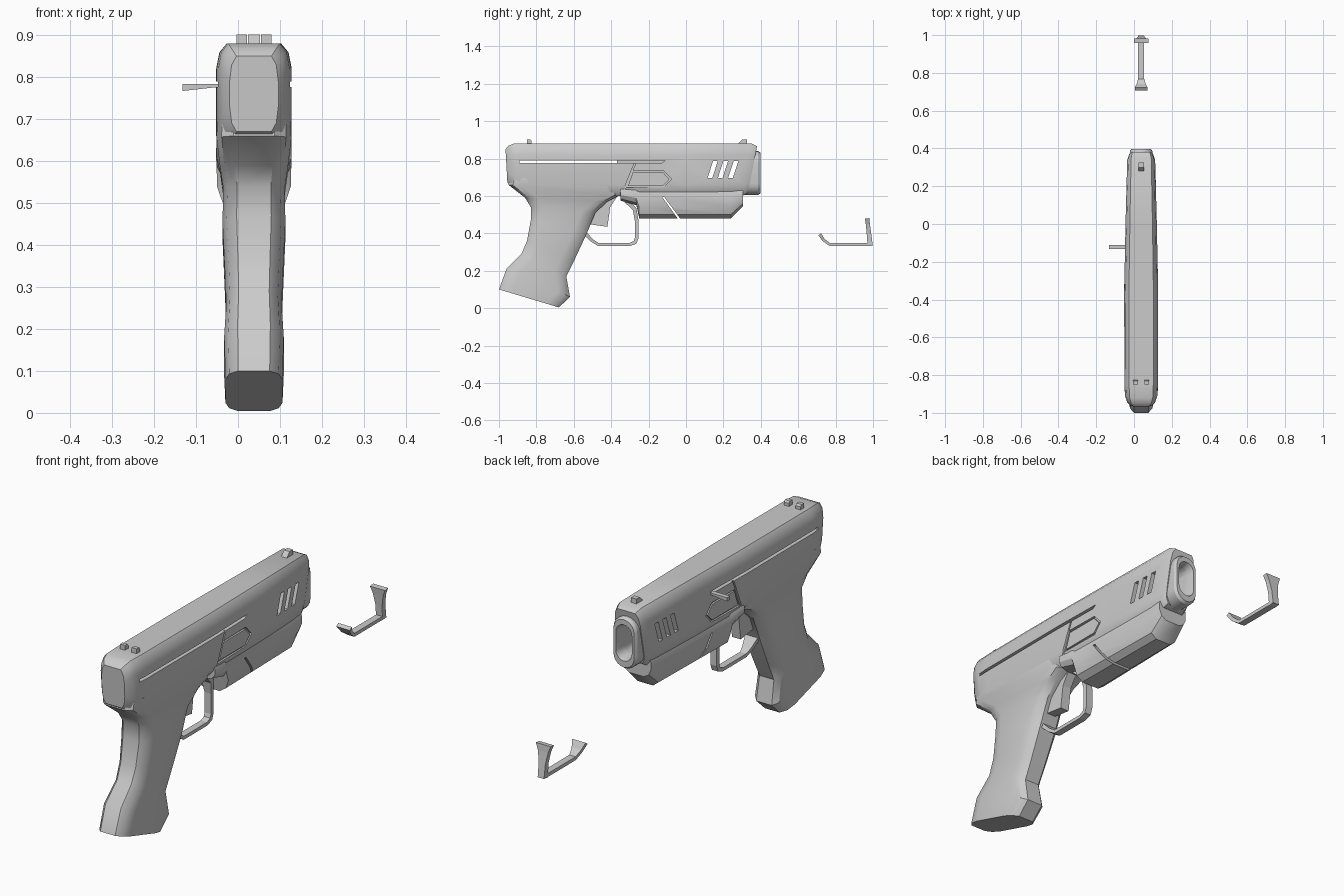
import bpy, bmesh, math
from mathutils import Vector

if "Cube" in bpy.data.objects:
    bpy.data.objects.remove(bpy.data.objects["Cube"])

CX = 0.038  # centre plane of the body


def loft(name, rings):
    """Skin a list of equal-length closed rings and cap both ends."""
    bm = bmesh.new()
    rows = [[bm.verts.new((x + CX, y, z)) for x, y, z in r] for r in rings]
    n = len(rows[0])
    for a, b in zip(rows, rows[1:]):
        for i in range(n):
            j = (i + 1) % n
            bm.faces.new((a[i], a[j], b[j], b[i]))
    bm.faces.new(rows[0])
    bm.faces.new(rows[-1])
    bmesh.ops.recalc_face_normals(bm, faces=bm.faces)
    me = bpy.data.meshes.new(name)
    bm.to_mesh(me)
    bm.free()
    ob = bpy.data.objects.new(name, me)
    bpy.context.collection.objects.link(ob)
    return ob


def section(a, b, w, edge=0.72, depth=0.06):
    """Chamfered section running from a to b (y, z) with half width w."""
    a, b = Vector((0, *a)), Vector((0, *b))
    length = (b - a).length
    d = (b - a).normalized()
    c = min(depth, length * 0.35)
    half = [(edge * w, 0), ((edge + 0.7 * (1 - edge)) * w, 0.35 * c), (w, c)]
    side = half + [(x, length - t) for x, t in reversed(half)]
    pts = [a + d * t + Vector((x, 0, 0)) for x, t in side]
    return pts + [Vector((-p.x, p.y, p.z)) for p in reversed(pts)]


def prism(name, profile, x0, x1):
    return loft(name, [[(x, y, z) for y, z in profile] for x in (x0, x1)])


def box(name, x, y, z):
    (y0, y1), (z0, z1) = y, z
    return prism(name, [(y0, z0), (y1, z0), (y1, z1), (y0, z1)], *x)


def ribbon(name, path):
    """Rectangular bar along (y, z, half thickness, half width) points."""
    rings = []
    for i, (y, z, t, w) in enumerate(path):
        p, q = path[max(i - 1, 0)], path[min(i + 1, len(path) - 1)]
        d = Vector((q[0] - p[0], q[1] - p[1])).normalized()
        ny, nz = -d.y * t, d.x * t
        rings.append([(-w, y + ny, z + nz), (w, y + ny, z + nz),
                      (w, y - ny, z - nz), (-w, y - ny, z - nz)])
    return loft(name, rings)


def stadium(y, w, z0, z1, steps=10):
    """Upright slot-shaped ring."""
    ring = []
    for cz, start in ((z1 - w, 0), (z0 + w, math.pi)):
        for i in range(steps + 1):
            t = start + math.pi * i / steps
            ring.append((w * math.cos(t), y, cz + w * math.sin(t)))
    return ring


def cut(target, cutter):
    mod = target.modifiers.new("cut", "BOOLEAN")
    mod.operation, mod.solver, mod.object = "DIFFERENCE", "EXACT", cutter
    bpy.context.view_layer.update()
    with bpy.context.temp_override(object=target, active_object=target):
        bpy.ops.object.modifier_apply(modifier=mod.name)
    bpy.data.objects.remove(cutter)


def cut_sides(target, profile, x0):
    for s in (1, -1):
        cut(target, prism("cutter", profile, s * x0, s * 0.15))


# Upper body, lofted from back to front
slide = loft("upper_body", [section(*s) for s in (
    ((-0.965, 0.85), (-0.955, 0.67), 0.058),
    ((-0.95, 0.868), (-0.93, 0.65), 0.074),
    ((-0.92, 0.88), (-0.88, 0.62), 0.085),
    ((-0.85, 0.88), (-0.83, 0.61), 0.089),
    ((-0.36, 0.88), (-0.36, 0.60), 0.090),
    ((0.0, 0.88), (0.0, 0.60), 0.083),
    ((0.35, 0.88), (0.30, 0.60), 0.074),
    ((0.38, 0.865), (0.33, 0.615), 0.064))])

# Grip, lofted from the base upward
grip = loft("grip", [section(*s, 0.55, 0.07) for s in (
    ((-1.0, 0.10), (-0.68, 0.004), 0.068),
    ((-0.96, 0.21), (-0.62, 0.06), 0.071),
    ((-0.88, 0.29), (-0.64, 0.17), 0.066),
    ((-0.85, 0.36), (-0.60, 0.25), 0.069),
    ((-0.83, 0.47), (-0.53, 0.40), 0.075),
    ((-0.83, 0.54), (-0.485, 0.51), 0.073),
    ((-0.86, 0.59), (-0.42, 0.57), 0.081),
    ((-0.95, 0.66), (-0.36, 0.60), 0.089),
    ((-0.94, 0.70), (-0.35, 0.66), 0.088))])

# Lower front housing
rail = loft("front_housing", [section(*s, 0.5, 0.06) for s in (
    ((-0.35, 0.66), (-0.35, 0.575), 0.090),
    ((-0.27, 0.66), (-0.265, 0.55), 0.089),
    ((-0.25, 0.66), (-0.25, 0.48), 0.088),
    ((0.24, 0.66), (0.24, 0.48), 0.077),
    ((0.305, 0.66), (0.305, 0.545), 0.073))])
cut(rail, prism("cutter", [(-0.128, 0.595), (-0.117, 0.595),
                           (-0.028, 0.475), (-0.041, 0.475)], -0.2, 0.2))

# Muzzle collar
muzzle = loft("muzzle", [stadium(0.29, 0.06, 0.605, 0.84),
                         stadium(0.385, 0.06, 0.605, 0.84),
                         stadium(0.397, 0.052, 0.613, 0.832)])
for part in (slide, muzzle):
    cut(part, loft("cutter", [stadium(0.08, 0.034, 0.65, 0.80),
                              stadium(0.37, 0.034, 0.65, 0.80),
                              stadium(0.42, 0.046, 0.635, 0.815)]))

# Long side slot and its shallow continuation
cut(slide, box("cutter", (-0.2, 0.2), (-0.89, -0.37), (0.776, 0.789)))
cut_sides(slide, [(-0.371, 0.776), (-0.13, 0.776), (-0.11, 0.789), (-0.371, 0.789)], 0.07)

# Slanted vents
for i in range(3):
    y = 0.115 + i * 0.055
    cut(slide, prism("cutter", [(y, 0.695), (y + 0.025, 0.695),
                                (y + 0.055, 0.787), (y + 0.03, 0.787)], -0.2, 0.2))

# Slanted seam, and pocket with inset panel
cut_sides(slide, [(-0.348, 0.60), (-0.34, 0.60), (-0.268, 0.776), (-0.276, 0.776)], 0.08)
pocket = [(-0.325, 0.645), (-0.12, 0.645), (-0.077, 0.69), (-0.12, 0.735), (-0.29, 0.735)]
inset = [(-0.31, 0.654), (-0.123, 0.654), (-0.089, 0.69), (-0.123, 0.726), (-0.284, 0.726)]
cut_sides(slide, pocket, 0.076)
for s, label in ((1, "left"), (-1, "right")):
    prism(label + "_panel", inset, s * 0.07, s * 0.085)

# Trigger
prism("trigger", [(-0.36, 0.61), (-0.405, 0.54), (-0.42, 0.435),
                  (-0.525, 0.45), (-0.47, 0.54), (-0.45, 0.61)], -0.022, 0.022)

# Trigger guard, and the loose guard ahead of the body
ribbon("trigger_guard", [
    (-0.32, 0.575, 0.012, 0.034), (-0.275, 0.53, 0.011, 0.024),
    (-0.264, 0.47, 0.01, 0.016), (-0.264, 0.375, 0.01, 0.016),
    (-0.272, 0.352, 0.01, 0.016), (-0.30, 0.341, 0.008, 0.016),
    (-0.47, 0.341, 0.008, 0.016), (-0.50, 0.36, 0.008, 0.022),
    (-0.545, 0.405, 0.01, 0.034)])
ribbon("loose_guard_bar", [
    (0.715, 0.395, 0.009, 0.034), (0.735, 0.365, 0.008, 0.024),
    (0.768, 0.341, 0.008, 0.016), (0.985, 0.341, 0.008, 0.016)])
ribbon("loose_guard_post", [
    (0.985, 0.333, 0.014, 0.016), (0.978, 0.40, 0.012, 0.017),
    (0.972, 0.45, 0.011, 0.026), (0.969, 0.48, 0.012, 0.038)])

# Sights
prism("front_sight", [(0.27, 0.87), (0.325, 0.87), (0.325, 0.902), (0.30, 0.902)],
      -0.014, 0.014)
for s, label in ((1, "left"), (-1, "right")):
    prism(label + "_rear_sight", [(-0.85, 0.87), (-0.825, 0.87), (-0.825, 0.894),
                                  (-0.832, 0.902), (-0.85, 0.902)], s * 0.017, s * 0.042)

# Side lever, widening outward
loft("side_lever", [[(x, -0.132, z0), (x, -0.11, z0), (x, -0.11, z1), (x, -0.132, z1)]
                    for x, z0, z1 in ((-0.07, 0.778, 0.784), (-0.17, 0.767, 0.784))])

# Smooth shading on the rounded parts
for ob in (slide, grip, rail, muzzle):
    bpy.ops.object.select_all(action="DESELECT")
    ob.select_set(True)
    bpy.context.view_layer.objects.active = ob
    bpy.ops.object.shade_smooth_by_angle(angle=math.radians(32))
